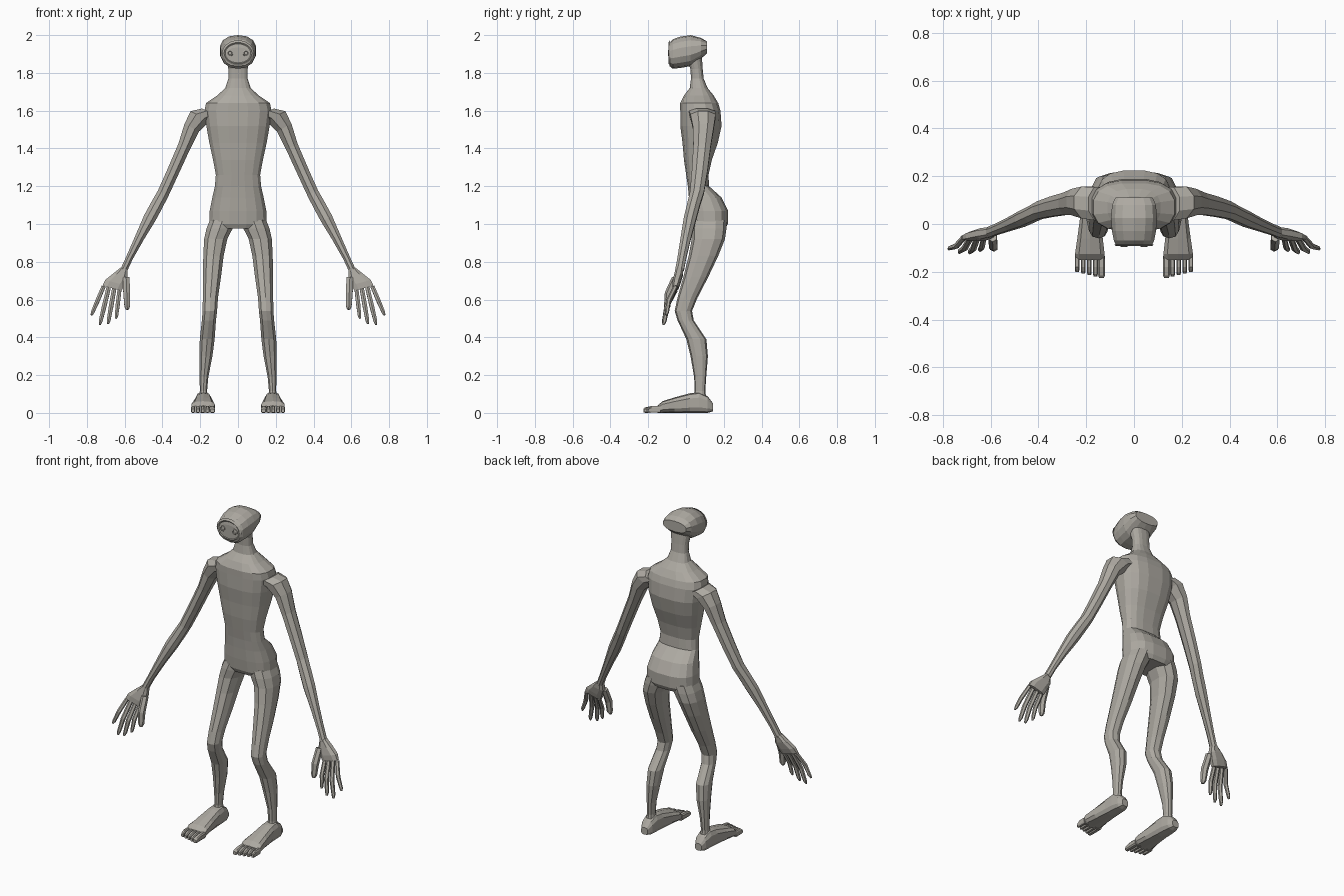
import bpy, bmesh, math
from mathutils import Vector

skin = bpy.data.materials.new("warm_grey_skin")
skin.diffuse_color = (0.42, 0.40, 0.36, 1)
X, Y, Z = Vector((1, 0, 0)), Vector((0, 1, 0)), Vector((0, 0, 1))


def loft(name, secs, u=X, v=Y, n=12, power=1.0, mirror=False):
    """Skin rings given as (x, y, z, half size along u, half size along v)."""
    def sp(c):
        return math.copysign(abs(c) ** power, c) if abs(c) > 1e-6 else 0.0
    bm = bmesh.new()
    rings = []
    for x, y, z, ru, rv in secs:
        ring = []
        for i in range(n):
            a = 2 * math.pi * (i + 0.5) / n
            ring.append(bm.verts.new(Vector((x, y, z)) + u * ru * sp(math.cos(a)) + v * rv * sp(math.sin(a))))
        rings.append(ring)
    for a, b in zip(rings, rings[1:]):
        for i in range(n):
            j = (i + 1) % n
            bm.faces.new((a[i], a[j], b[j], b[i]))
    bm.faces.new(rings[0][::-1])
    bm.faces.new(rings[-1])
    bmesh.ops.recalc_face_normals(bm, faces=bm.faces)
    me = bpy.data.meshes.new(name)
    bm.to_mesh(me)
    bm.free()
    me.materials.append(skin)
    ob = bpy.data.objects.new(name, me)
    bpy.context.collection.objects.link(ob)
    if mirror:
        ob.modifiers.new("mirror", 'MIRROR')
    return ob


# Torso from hips up through the neck
torso = loft("torso", [
    (0, .125, .975, .135, .085),
    (0, .125, 1.0, .155, .098),
    (0, .122, 1.07, .152, .103),
    (0, .102, 1.14, .138, .088),
    (0, .066, 1.20, .124, .057),
    (0, .060, 1.26, .119, .060),
    (0, .063, 1.34, .134, .075),
    (0, .075, 1.43, .154, .095),
    (0, .079, 1.52, .170, .111),
    (0, .076, 1.60, .180, .108),
    (0, .070, 1.64, .172, .102),
    (0, .068, 1.68, .112, .080),
    (0, .067, 1.72, .068, .048),
    (0, .060, 1.77, .052, .034),
    (0, .056, 1.82, .052, .033),
    (0, .045, 1.88, .060, .040)], n=16, power=.75)

# Head, lofted front to back
loft("head", [
    (0, -.090, 1.895, .060, .040),
    (0, -.086, 1.897, .078, .062),
    (0, -.070, 1.900, .086, .078),
    (0, -.030, 1.909, .094, .083),
    (0, .025, 1.918, .098, .082),
    (0, .080, 1.930, .094, .055),
    (0, .110, 1.935, .080, .032)], v=Z, n=14, power=.85)

# Brow and jaw line framing the face
bm = bmesh.new()
outer, inner, back = [], [], []
for i in range(18):
    a = 2 * math.pi * i / 18
    c, s = math.cos(a), math.sin(a)
    outer.append(bm.verts.new((.085 * c, -.085, 1.905 + .068 * s)))
    inner.append(bm.verts.new((.074 * c, -.093, 1.905 + .056 * s)))
    back.append(bm.verts.new((.066 * c, -.087, 1.905 + .049 * s)))
for i in range(18):
    j = (i + 1) % 18
    bm.faces.new((outer[i], outer[j], inner[j], inner[i]))
    bm.faces.new((inner[i], inner[j], back[j], back[i]))
bmesh.ops.recalc_face_normals(bm, faces=bm.faces)
me = bpy.data.meshes.new("face_rim")
bm.to_mesh(me)
bm.free()
me.materials.append(skin)
bpy.context.collection.objects.link(bpy.data.objects.new("face_rim", me))

# Eyes
loft("eyes", [(.042, -.084, 1.905, .019, .019), (.042, -.094, 1.905, .017, .017),
              (.042, -.096, 1.905, .012, .012), (.042, -.092, 1.905, .009, .009)],
     v=Z, n=8, mirror=True)

# Arms, rings tilted across the limb
across = Vector((.88, 0, .47))
loft("arms", [
    (.150, .085, 1.590, .050, .075),
    (.200, .090, 1.570, .062, .072),
    (.245, .092, 1.510, .047, .060),
    (.285, .085, 1.410, .037, .050),
    (.345, .072, 1.275, .035, .045),
    (.395, .058, 1.165, .034, .040),
    (.430, .040, 1.100, .036, .037),
    (.468, .022, 1.030, .036, .036),
    (.520, .000, .930, .027, .030),
    (.575, -.022, .820, .020, .025),
    (.605, -.034, .755, .020, .025)], u=across, n=8, mirror=True)

# Palm
knuckle = Vector((.97, 0, .26)).normalized()
loft("palms", [
    (.603, -.034, .765, .019, .022),
    (.622, -.040, .728, .042, .024),
    (.652, -.050, .690, .056, .022),
    (.667, -.056, .660, .056, .016)], u=knuckle, n=8, power=.7, mirror=True)


# Fingers: root, bent middle, tip
def finger(name, root, tip, r):
    a, b = Vector(root), Vector(tip)
    mid = a.lerp(b, .5) + Vector((0, -.012, 0))
    d = (b - a).normalized()
    u = (X - d * d.x).normalized()
    v = d.cross(u)
    loft(name, [(*a, r, r), (*mid, r * 1.05, r * 1.05), (*a.lerp(b, .9), r * .85, r * .85),
                (*b, r * .45, r * .45)], u, v, 6, mirror=True)


finger("little_fingers", (.712, -.056, .668), (.776, -.105, .518), .012)
finger("ring_fingers", (.685, -.058, .662), (.732, -.120, .466), .013)
finger("middle_fingers", (.656, -.058, .655), (.688, -.122, .472), .013)
finger("index_fingers", (.628, -.056, .648), (.645, -.112, .500), .012)
finger("thumbs", (.592, -.055, .715), (.586, -.105, .548), .020)

# Legs
loft("legs", [
    (.082, .125, 1.020, .070, .090),
    (.098, .122, .975, .072, .092),
    (.118, .118, .920, .064, .088),
    (.130, .092, .830, .056, .078),
    (.138, .052, .720, .050, .066),
    (.146, .008, .610, .042, .053),
    (.149, -.014, .540, .040, .046),
    (.154, -.002, .490, .039, .043),
    (.163, .055, .390, .041, .053),
    (.170, .070, .300, .036, .046),
    (.180, .075, .190, .024, .032),
    (.183, .074, .115, .020, .028),
    (.183, .070, .060, .030, .040)], n=10, power=.85, mirror=True)

# Feet, lofted heel to ball
loft("feet", [
    (.183, .142, .030, .022, .022),
    (.183, .115, .044, .036, .044),
    (.183, .070, .055, .042, .055),
    (.183, .020, .052, .045, .052),
    (.184, -.060, .041, .055, .041),
    (.185, -.125, .031, .064, .031),
    (.185, -.150, .019, .063, .019)], v=Z, n=10, power=.65, mirror=True)

# Toes, largest on the inside
for i in range(5):
    x = .136 + i * .0255
    tip = -.226 + i * .0065
    r = .0145 if i == 0 else .0105
    loft(f"toes_{i + 1}", [(x, -.135, .019, r, .019), (x, -.18, .019, r, .019),
                           (x, tip + .01, .015, r, .015), (x, tip, .011, r * .75, .010)],
         v=Z, n=8, power=.6, mirror=True)
